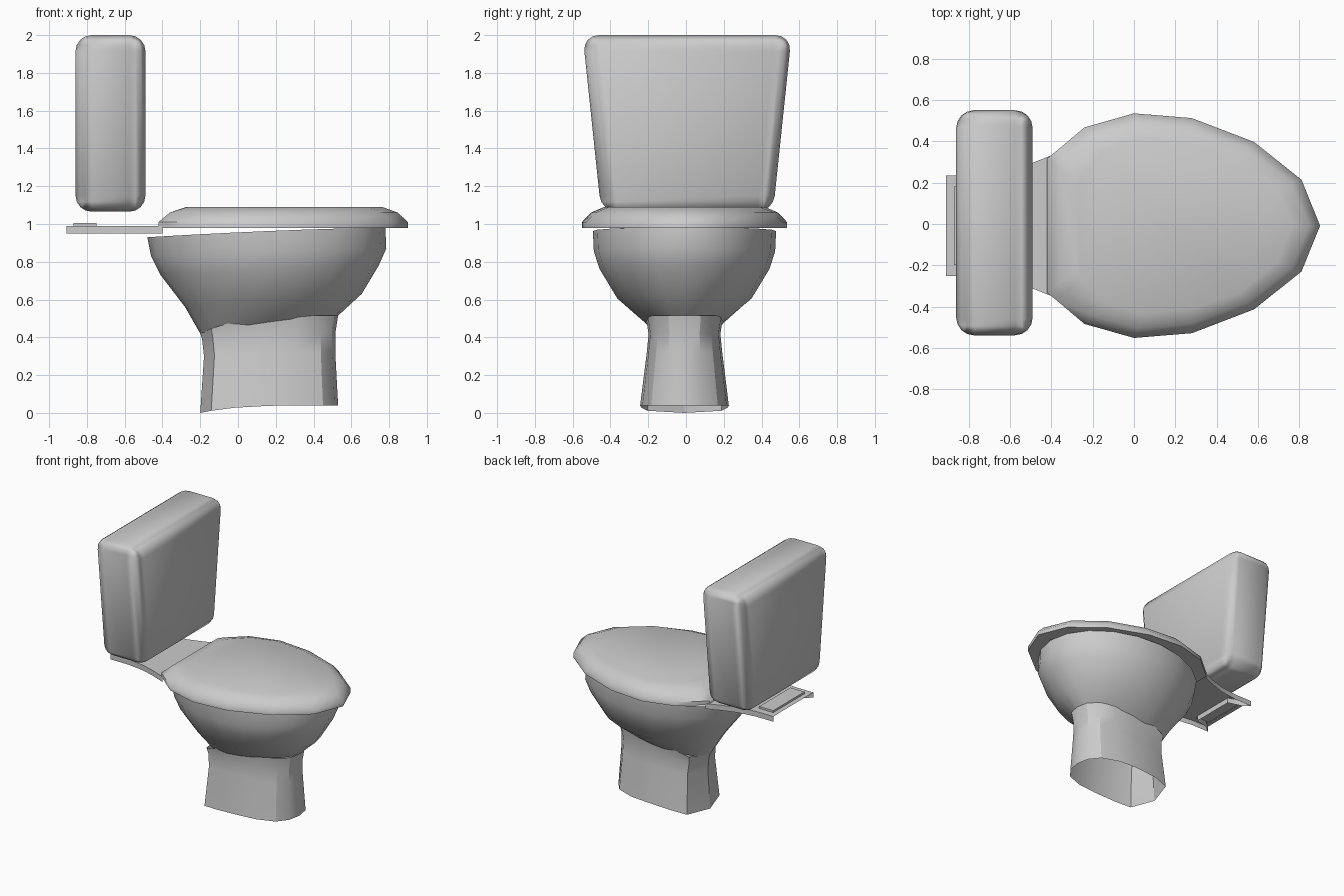
import bpy, math
from math import radians

if "Cube" in bpy.data.objects:
    bpy.data.objects.remove(bpy.data.objects["Cube"])


def make(name, verts, faces, angle=30):
    me = bpy.data.meshes.new(name)
    me.from_pydata(verts, [], faces)
    ob = bpy.data.objects.new(name, me)
    bpy.context.collection.objects.link(ob)
    bpy.ops.object.select_all(action='DESELECT')
    ob.select_set(True)
    bpy.context.view_layer.objects.active = ob
    bpy.ops.object.mode_set(mode='EDIT')
    bpy.ops.mesh.select_all(action='SELECT')
    bpy.ops.mesh.normals_make_consistent(inside=False)
    bpy.ops.object.mode_set(mode='OBJECT')
    bpy.ops.object.shade_smooth_by_angle(angle=radians(angle))
    return ob


def loft(name, rings, cap=False, angle=30):
    n = len(rings[0])
    verts = [p for r in rings for p in r]
    faces = [(k * n + i, k * n + (i + 1) % n, (k + 1) * n + (i + 1) % n, (k + 1) * n + i)
             for k in range(len(rings) - 1) for i in range(n)]
    if cap:
        faces.append(tuple(range((len(rings) - 1) * n, len(rings) * n)))
    return make(name, verts, faces, angle)


def mirror(half):
    # close a half outline (y >= 0), keeping points on the centre line single
    return half + [(x, -y) for x, y in reversed(half) if y > 1e-6]


YC = -0.008

# Lid: egg outline rolled inward to a flat top, thin underside rim
outer = [(.90, 0), (.81, .222), (.58, .405), (.28, .52), (0, .543), (-.24, .475), (-.37, .365), (-.42, .325)]
inner = [(.765, 0), (.69, .18), (.51, .325), (.28, .40), (.04, .425), (-.14, .37), (-.265, .25), (-.275, .2)]


def lid_ring(t, z):
    half = [(a + (c - a) * t, b + (d - b) * t) for (a, b), (c, d) in zip(outer, inner)]
    return [(x, y + YC, z) for x, y in mirror(half)]


loft("lid", [lid_ring(.85, .98), lid_ring(0, .98), lid_ring(0, 1.01),
             lid_ring(.4, 1.06), lid_ring(1, 1.09)], cap=True, angle=50)


# Bowl: egg-shaped rings dropping toward the back
def bowl_ring(zf, zb, xb, xf, w, n=20):
    ring = []
    for i in range(n):
        t = 2 * math.pi * i / n
        u, v = math.cos(t), math.sin(t)
        ring.append(((xb + xf) / 2 + (xf - xb) / 2 * u, w * v + YC,
                     zf - (zf - zb) * ((1 - u) / 2) ** 1.5))
    return ring


loft("bowl", [bowl_ring(*r) for r in [
    (.515, .42, -.20, .53, .205),
    (.63, .56, -.28, .655, .355),
    (.78, .73, -.41, .745, .45),
    (.87, .83, -.46, .785, .48),
    (.98, .93, -.48, .78, .485)]])

# Pedestal: rounded front, creased shallow V at the back, open below
foot = mirror([(1, 0), (.95, .42), (.78, .75), (.42, .95), (0, 1), (-.5, .97), (-.84, .84), (-1, 0)])


def foot_ring(zf, zb, xb, xf, w):
    return [((xb + xf) / 2 + (xf - xb) / 2 * u, w * v + YC,
             zf - (zf - zb) * ((1 - u) / 2) ** 4) for u, v in foot]


loft("pedestal", [foot_ring(*r) for r in [
    (.04, 0, -.20, .53, .235),
    (.32, .30, -.18, .515, .20),
    (.42, .39, -.19, .515, .19),
    (.515, .42, -.20, .53, .205)]])

# Hinge plate: flat top with a skirt, notched at the rear
half = [(-.40, .34), (-.50, .30), (-.62, .262), (-.76, .243), (-.908, .243), (-.857, .20), (-.75, .17)]
outline = mirror(half)
n = len(outline)
verts = [(x, y + YC, z) for z in (.95, .99) for x, y in outline]
faces = [(i, i + 1, n + i + 1, n + i) for i in range(n - 1)]
faces += [(n + i, n + i + 1, 2 * n - 2 - i, 2 * n - 1 - i) for i in range(len(half) - 1)]
make("hinge_plate", verts, faces)

# Raised panel filling the notch
box = [(-.75, .19), (-.87, .19), (-.87, -.19), (-.75, -.19)]
loft("hinge_panel", [[(x, y + YC, .985) for x, y in box],
                     [(x, y + YC, 1.005) for x, y in box]], cap=True)

# Tank: tapered box with rounded edges
tank_rings = [[(x, y * w + .006, z) for x, y in ((-.86, -1), (-.49, -1), (-.49, 1), (-.86, 1))]
              for z, w in ((1.065, .455), (2.0, .553))]
tank = loft("tank", tank_rings, cap=True, angle=35)
tank.data.clear_geometry()
tank.data.from_pydata([p for r in tank_rings for p in r], [],
                      [(3, 2, 1, 0), (4, 5, 6, 7), (0, 1, 5, 4), (1, 2, 6, 5), (2, 3, 7, 6), (3, 0, 4, 7)])
bev = tank.modifiers.new("rounding", 'BEVEL')
bev.width, bev.segments = .085, 4
bev.harden_normals = True
bpy.ops.object.modifier_apply(modifier="rounding")
bpy.ops.object.shade_smooth_by_angle(angle=radians(35))
